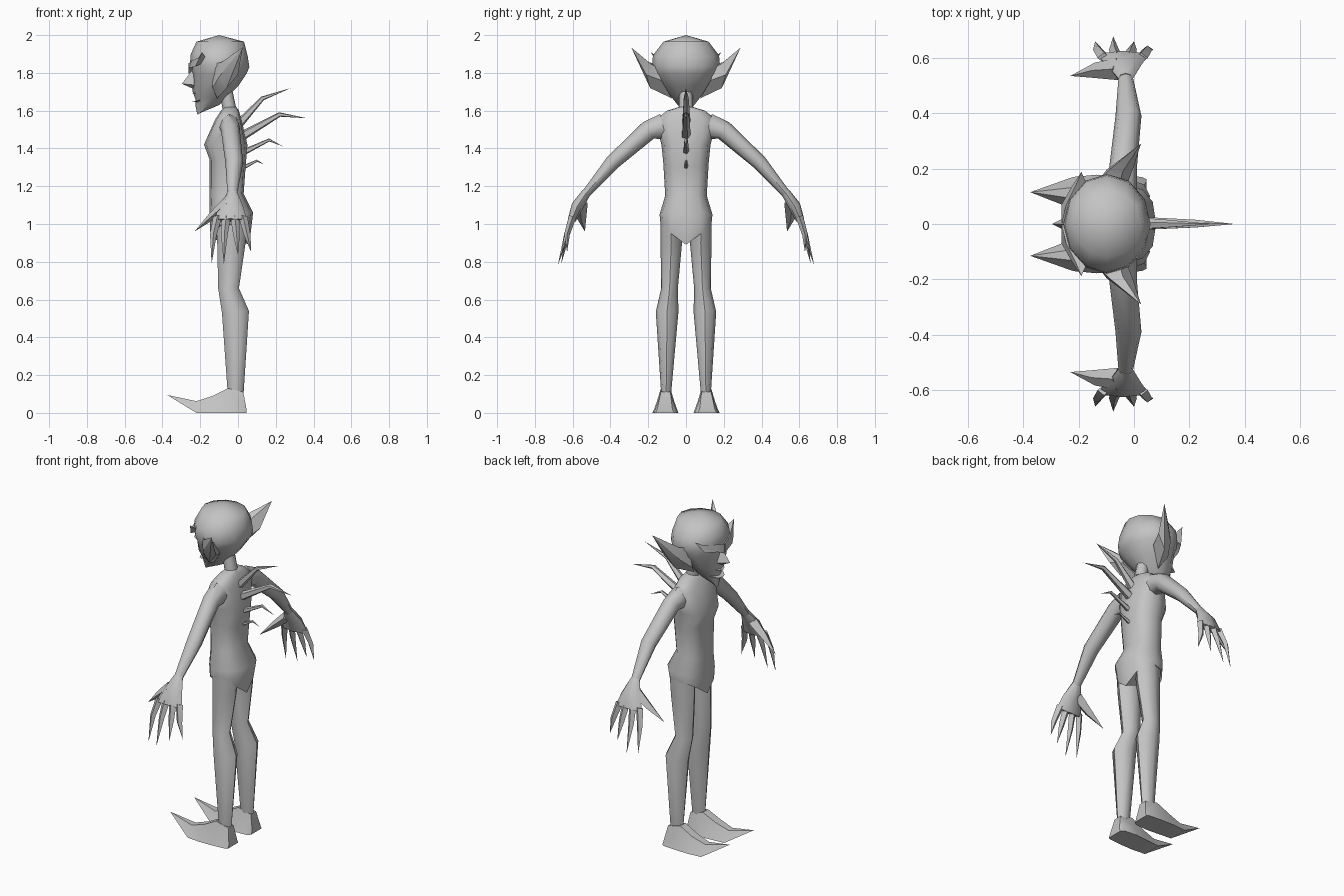
import bpy, bmesh, math
from mathutils import Vector

grey = bpy.data.materials.new("stone grey")
grey.diffuse_color = (0.55, 0.55, 0.55, 1)


def loft(name, chains, mirror=False, angle=50):
    """Skin one or more chains of rings; a ring of one point is a tip."""
    bm = bmesh.new()
    for rings in chains:
        rows = [[bm.verts.new(p) for p in r] for r in rings]
        for a, b in zip(rows, rows[1:]):
            n = max(len(a), len(b))
            for i in range(n):
                j = (i + 1) % n
                if len(b) == 1:
                    bm.faces.new((a[i], a[j], b[0]))
                elif len(a) == 1:
                    bm.faces.new((a[0], b[j], b[i]))
                else:
                    bm.faces.new((a[i], a[j], b[j], b[i]))
        for end in (rows[0], rows[-1]):
            if len(end) > 2:
                bm.faces.new(end)
    bmesh.ops.recalc_face_normals(bm, faces=bm.faces)
    me = bpy.data.meshes.new(name)
    bm.to_mesh(me)
    bm.free()
    me.materials.append(grey)
    me.shade_smooth()
    me.set_sharp_from_angle(angle=math.radians(angle))
    ob = bpy.data.objects.new(name, me)
    bpy.context.collection.objects.link(ob)
    if mirror:
        m = ob.modifiers.new("mirror", 'MIRROR')
        m.use_axis = (False, True, False)
        m.use_mirror_merge = False
    return ob


def level(xf, zf, xb, zb, w, y=0, n=12, p=1.0, lift=0):
    """Roughly level ring from front x to back x, half width w."""
    out = []
    for i in range(n):
        t = 2 * math.pi * i / n
        c, s = math.cos(t), math.sin(t)
        c = math.copysign(abs(c) ** p, c)
        s = math.copysign(abs(s) ** p, s)
        k = (1 - c) / 2
        out.append((xb + (xf - xb) * k, y + w * s,
                    zb + (zf - zb) * k + lift * abs(s)))
    return out


def tube(path, side, n=6):
    """Rings along x, y, z, a, b; a lies on the side axis. Zero a gives a tip."""
    side = Vector(side)
    pts = [Vector(q[:3]) for q in path]
    rings = []
    for i, q in enumerate(path):
        if q[3] == 0:
            rings.append([pts[i]])
            continue
        d = pts[min(i + 1, len(pts) - 1)] - pts[max(i - 1, 0)]
        up = d.cross(side).normalized()
        rings.append([pts[i] + side * q[3] * math.cos(2 * math.pi * k / n)
                      + up * q[4] * math.sin(2 * math.pi * k / n) for k in range(n)])
    return rings


# Torso with a V-shaped lower edge
loft("torso", [[
    [(-0.04, 0, 0.93)],
    level(-0.145, 0.91, 0.06, 0.89, 0.135, p=.8, lift=.10),
    level(-0.15, 1.04, 0.08, 1.06, 0.14, p=.8),
    level(-0.15, 1.14, 0.03, 1.16, 0.11, p=.8),
    level(-0.15, 1.34, 0.04, 1.30, 0.12, p=.8),
    level(-0.18, 1.42, 0.05, 1.42, 0.13, p=.8),
    level(-0.12, 1.555, 0.02, 1.545, 0.165, p=.8),
    level(-0.09, 1.60, 0.005, 1.60, 0.10, p=.8),
    level(-0.07, 1.62, -0.01, 1.62, 0.035)]])

# Neck
loft("neck", [[level(-0.075, 1.57, 0.0, 1.57, .04, n=8),
               level(-0.10, 1.71, -0.03, 1.71, .035, n=8)]])

# Head: narrow pointed chin, wide cranium
loft("head", [[
    level(-0.215, 1.578, -0.195, 1.59, 0.012),
    level(-0.225, 1.625, -0.10, 1.63, 0.042),
    level(-0.225, 1.66, -0.05, 1.68, 0.075),
    level(-0.24, 1.70, 0.005, 1.735, 0.115),
    level(-0.238, 1.79, 0.045, 1.795, 0.165),
    level(-0.255, 1.845, 0.06, 1.83, 0.18),
    level(-0.25, 1.90, 0.052, 1.885, 0.175),
    level(-0.22, 1.965, 0.032, 1.965, 0.12),
    [(-0.10, 0, 2.0)]]], angle=60)

# Nose and lips
loft("nose", [[
    [(-0.235, 0, 1.83)],
    [(-0.265, 0, 1.785), (-0.22, .022, 1.78), (-0.22, -.022, 1.78)],
    [(-0.297, 0, 1.742), (-0.22, .038, 1.735), (-0.22, -.038, 1.735)],
    [(-0.235, 0, 1.715)]]])
loft("lips", [
    [[(-0.20, -.06, z + .012)], level(-0.25, z, -0.20, z, .035, n=6), [(-0.20, .06, z + .012)]]
    for z in (1.645, 1.69)])

# Slanted brows ending in small points
loft("brow", [[
    [(-0.262, 0.004, 1.795), (-0.262, 0.004, 1.85), (-0.22, 0.004, 1.83)],
    [(-0.262, 0.07, 1.825), (-0.245, 0.07, 1.865), (-0.20, 0.07, 1.85)],
    [(-0.225, 0.135, 1.835), (-0.21, 0.14, 1.88), (-0.16, 0.12, 1.86)],
    [(-0.19, 0.188, 1.91)]]], True, 30)

# Long swept ears
loft("ear", [[
    [(-0.13, 0.155, 1.85), (-0.135, 0.13, 1.72), (-0.11, 0.075, 1.665),
     (-0.03, 0.13, 1.76), (-0.05, 0.155, 1.83)],
    [(-0.09, 0.195, 1.855), (-0.10, 0.195, 1.78), (-0.06, 0.19, 1.72),
     (0.0, 0.21, 1.79), (-0.04, 0.19, 1.85)],
    [(0.025, 0.29, 1.935)]]], True, 30)

# Arms
loft("arm", [tube([
    (-0.045, .12, 1.515, .055, .07), (-0.04, .20, 1.495, .05, .052),
    (-0.02, .39, 1.325, .047, .04), (-0.03, .53, 1.16, .026, .023)], (1, 0, 0), 8)], True)

# Hands: flat palm, four claws and a thumb
hand = [tube([(-0.03, .525, 1.17, .026, .024), (-0.035, .575, 1.095, .062, .032),
              (-0.04, .605, 1.02, .088, .022)], (1, 0, 0), 8)]
for bx, mx, tx, ty, tz in ((-.108, -.13, -.14, .66, .79), (-.062, -.072, -.075, .678, .785),
                           (-.017, -.008, 0, .66, .835), (.026, .048, .07, .63, .85)):
    hand.append(tube([(bx, .60, 1.04, .024, .02), (mx, .63, .945, .018, .015),
                      (tx, ty, tz, 0, 0)], (1, 0, 0), 4))
hand.append(tube([(-.06, .56, 1.11, .03, .04), (-.14, .555, 1.04, .02, .028),
                  (-.23, .535, .96, 0, 0)], (0.6, 0, -0.8), 4))
loft("hand", hand, True)

# Legs
loft("leg", [[
    level(-.115, 1.02, .05, 1.02, .055, y=.08, n=8),
    level(-.11, .90, .04, .90, .057, y=.078, n=8),
    level(-.105, .66, .005, .66, .044, y=.087, n=8),
    level(-.085, .53, .058, .54, .06, y=.10, n=8),
    level(-.055, .11, .03, .11, .027, y=.105, n=8)]], True)


# Feet with raised pointed toes
def slice_at(x, z0, z1, w, top, y=.112):
    zm = z0 + (z1 - z0) * .45
    wm = (w + top) / 2
    return [(x, y - w, z0), (x, y + w, z0), (x, y + wm, zm),
            (x, y + top, z1), (x, y - top, z1), (x, y - wm, zm)]


loft("foot", [[
    slice_at(.045, 0, .02, .05, .04),
    slice_at(.028, 0, .11, .062, .025, .108),
    slice_at(-.055, 0, .13, .068, .025, .108),
    slice_at(-.135, 0, .09, .066, .025),
    slice_at(-.22, 0, .062, .058, .02),
    [(-.375, .115, .095)]]], True, 40)

# Bent spines down the back
spines = []
for r, *p in ((.024, (.01, 1.535), (.13, 1.665), (.28, 1.72)),
              (.026, (.02, 1.465), (.22, 1.58), (.365, 1.56)),
              (.017, (.02, 1.375), (.165, 1.445), (.24, 1.41)),
              (.012, (.02, 1.295), (.10, 1.335), (.14, 1.315))):
    (ax, az), (bx, bz), (cx, cz) = p
    spines.append(tube([(ax, 0, az, r, r), (bx, 0, bz, r * .6, r * .5),
                        (cx, 0, cz, 0, 0)], (0, 1, 0), 5))
loft("back_spines", spines)
